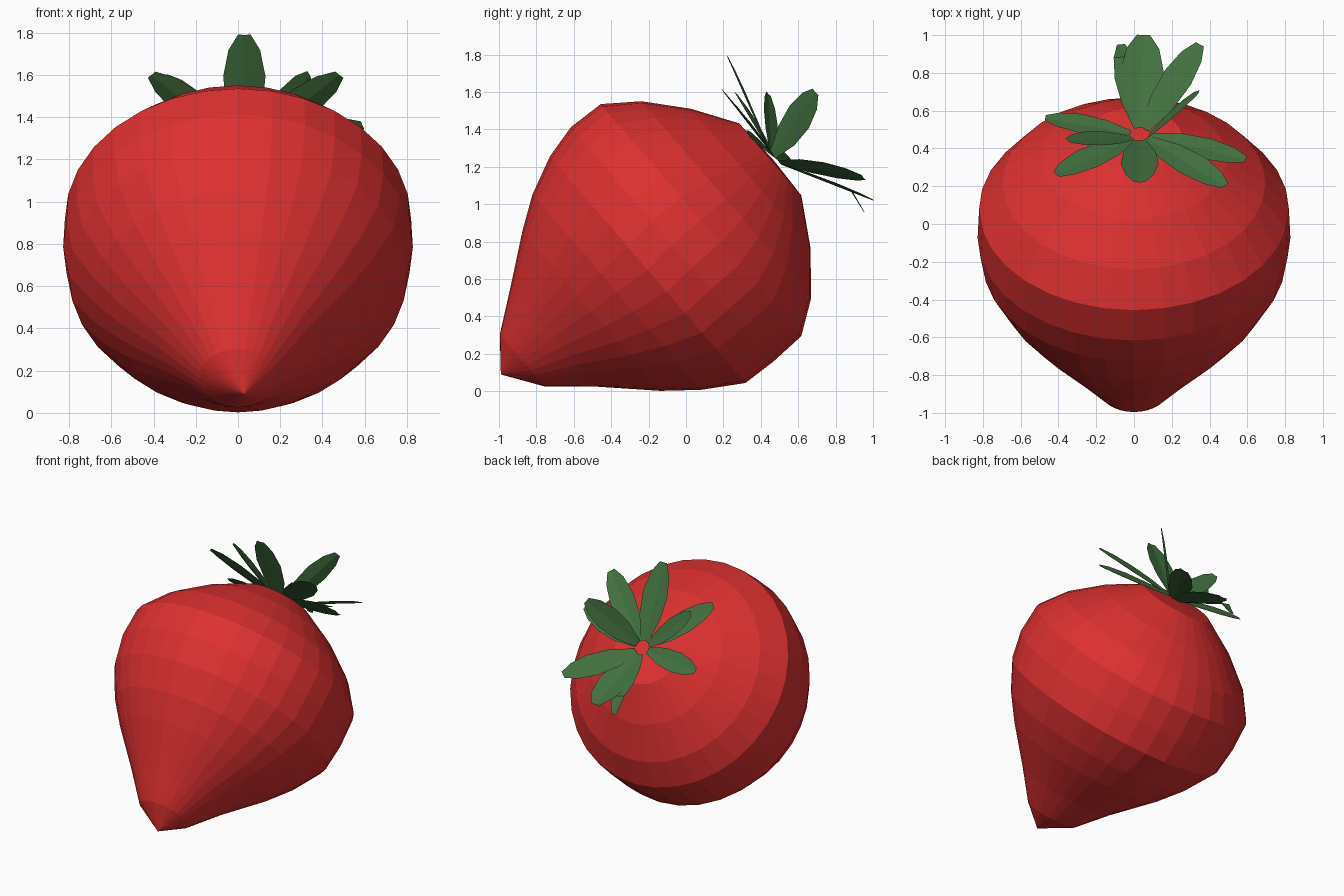
import bpy, bmesh, math
from mathutils import Vector

if "Cube" in bpy.data.objects:
    bpy.data.objects.remove(bpy.data.objects["Cube"])

SEGMENTS = 32
AXIS = Vector((0, 0.757, 0.654)).normalized()   # fruit lies tilted, crown up and back
SIDE = Vector((1, 0, 0))
UP = SIDE.cross(AXIS)


def material(name, color):
    m = bpy.data.materials.new(name)
    m.diffuse_color = color
    m.use_nodes = True
    m.node_tree.nodes["Principled BSDF"].inputs["Base Color"].default_value = m.diffuse_color
    return m


def finish(bm, name, mat):
    me = bpy.data.meshes.new(name)
    bm.to_mesh(me)
    bm.free()
    me.materials.append(mat)
    ob = bpy.data.objects.new(name, me)
    bpy.context.collection.objects.link(ob)
    return ob


red = material("red", (0.73, 0.03, 0.03, 1))
green = material("green", (0.055, 0.165, 0.05, 1))

# Fruit: rings (centre y, centre z, radius) along the tilted axis
rings = [(-0.875, 0.165, 0.184), (-0.71, 0.29, 0.35), (-0.505, 0.43, 0.565),
         (-0.37, 0.53, 0.69), (-0.205, 0.65, 0.80), (-0.075, 0.785, 0.828),
         (0.08, 0.915, 0.82), (0.215, 1.025, 0.695), (0.345, 1.14, 0.49),
         (0.45, 1.24, 0.255)]
bm = bmesh.new()
loops = []
for y, z, r in rings:
    c = Vector((0, y, z))
    loops.append([bm.verts.new(c + r * (math.cos(a) * SIDE + math.sin(a) * UP))
                  for a in (2 * math.pi * i / SEGMENTS for i in range(SEGMENTS))])
tip = bm.verts.new((0.03, -0.99, 0.09))
crown = bm.verts.new((0.02, 0.465, 1.24))
for i in range(SEGMENTS):
    j = (i + 1) % SEGMENTS
    bm.faces.new((tip, loops[0][j], loops[0][i]))
    bm.faces.new((crown, loops[-1][i], loops[-1][j]))
    for a, b in zip(loops, loops[1:]):
        bm.faces.new((a[i], a[j], b[j], b[i]))
bmesh.ops.recalc_face_normals(bm, faces=bm.faces)
finish(bm, "fruit", red)

# Leaves: (tip, half width, droop of the end)
leaves = [((0.05, 1.0, 1.02), 0.115, 0.0), ((-0.07, 0.95, 0.96), 0.07, 0.08),
          ((0.35, 0.95, 1.14), 0.09, 0.0), ((0.59, 0.34, 1.36), 0.085, 0.0),
          ((0.48, 0.20, 1.60), 0.09, 0.0), ((0.03, 0.22, 1.79), 0.10, 0.0),
          ((-0.41, 0.26, 1.60), 0.085, 0.0), ((-0.35, 0.44, 1.59), 0.07, 0.0),
          ((-0.47, 0.56, 1.24), 0.075, 0.0), ((0.34, 0.69, 1.60), 0.085, 0.0)]
stations = [(0, 0.3), (0.3, 0.85), (0.6, 1.0), (0.85, 0.75), (1, 0.3)]
centre = Vector((0.03, 0.475, 1.25))


def leaf(index, end, half, droop):
    end = Vector(end)
    out = end - centre
    radial = (out - out.dot(AXIS) * AXIS).normalized()
    base = centre + radial * 0.05
    across = AXIS.cross(out).normalized()
    fold = across.cross(out).normalized()
    bm = bmesh.new()
    rows = []
    for t, w in stations:
        p = base.lerp(end, t)
        if t < 1:
            p.z += droop * t
        s = across * half * w
        lift = fold * half * w * 0.12
        rows.append([bm.verts.new(p + k * s - abs(k) * lift) for k in (-1, 0, 1)])
    for a, b in zip(rows, rows[1:]):
        for k in (0, 1):
            bm.faces.new((a[k], a[k + 1], b[k + 1], b[k]))
    finish(bm, f"leaf_{index}", green)


for n, (end, half, droop) in enumerate(leaves, 1):
    leaf(n, end, half, droop)
